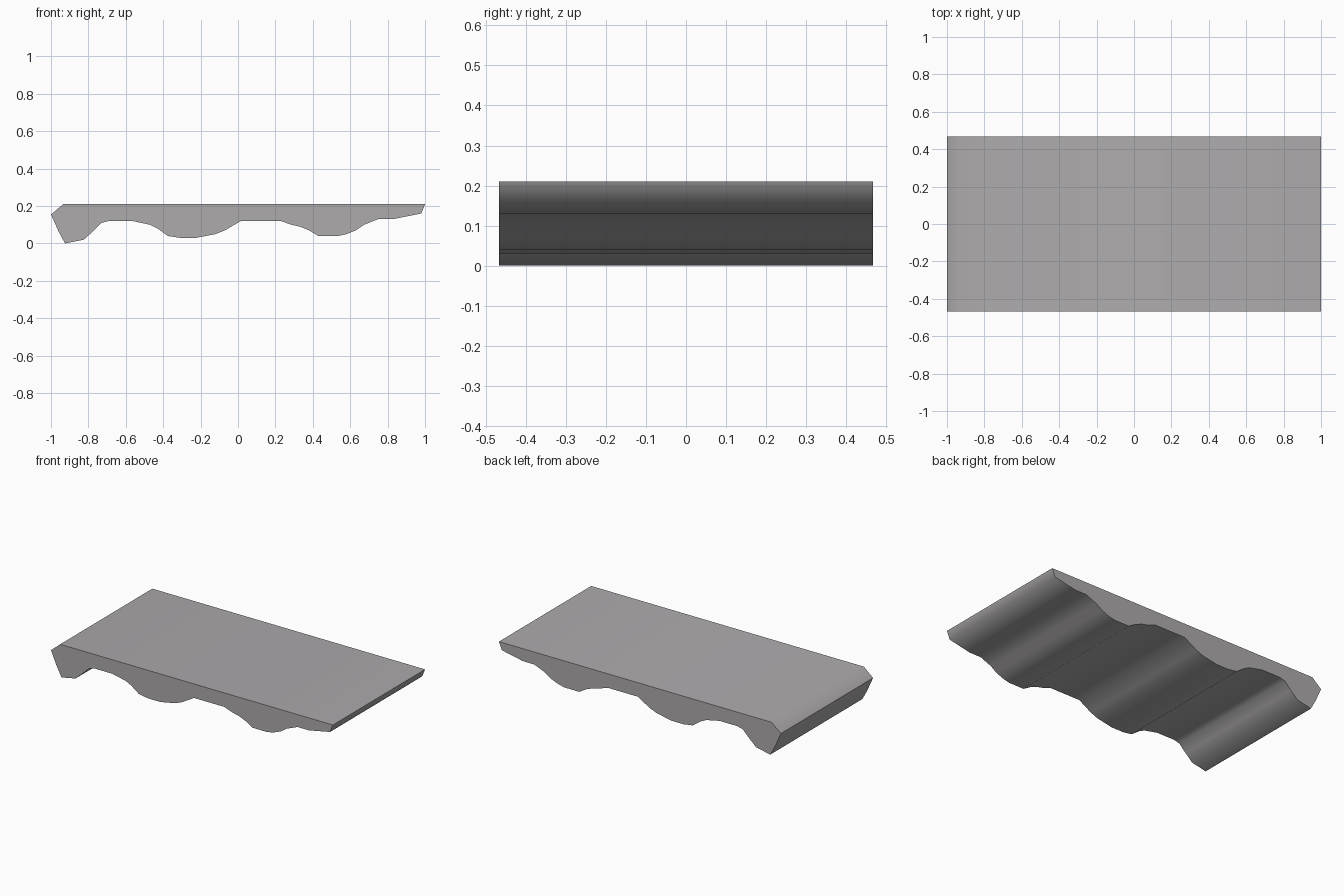
import bpy, bmesh, math

if "Cube" in bpy.data.objects:
    bpy.data.objects.remove(bpy.data.objects["Cube"])

HALF_DEPTH = 0.467

# Side outline: wavy underside from left to right, then the flat top
underside = [
    (-1, .155), (-.98, .11), (-.96, .065), (-.925, .0), (-.825, .02),
    (-.775, .065), (-.73, .11), (-.69, .12), (-.565, .12), (-.47, .10),
    (-.43, .08), (-.375, .04), (-.31, .03), (-.225, .03), (-.12, .05),
    (-.07, .07), (.015, .12), (.23, .12), (.285, .10), (.33, .09),
    (.38, .07), (.43, .04), (.535, .04), (.58, .05), (.63, .07),
    (.675, .10), (.75, .13), (.83, .13), (.98, .16),
]
top = [(1, .21), (-.935, .21)]

# Extrude the outline along y into a slab
bm = bmesh.new()
face = bm.faces.new([bm.verts.new((x, -HALF_DEPTH, z)) for x, z in underside + top])
ext = bmesh.ops.extrude_face_region(bm, geom=[face])
moved = [v for v in ext["geom"] if isinstance(v, bmesh.types.BMVert)]
bmesh.ops.translate(bm, verts=moved, vec=(0, 2 * HALF_DEPTH, 0))
bmesh.ops.recalc_face_normals(bm, faces=bm.faces[:])
mesh = bpy.data.meshes.new("wavy_slab")
bm.to_mesh(mesh)
bm.free()

slab = bpy.data.objects.new("wavy_slab", mesh)
bpy.context.collection.objects.link(slab)

# Plain grey stone colour
grey = bpy.data.materials.new("stone_grey")
grey.diffuse_color = (0.42, 0.405, 0.415, 1)
grey.use_nodes = True
grey.node_tree.nodes["Principled BSDF"].inputs["Base Color"].default_value = grey.diffuse_color
mesh.materials.append(grey)

# Smooth waves, sharp ends
bpy.context.view_layer.objects.active = slab
slab.select_set(True)
bpy.ops.object.shade_smooth_by_angle(angle=math.radians(70))
